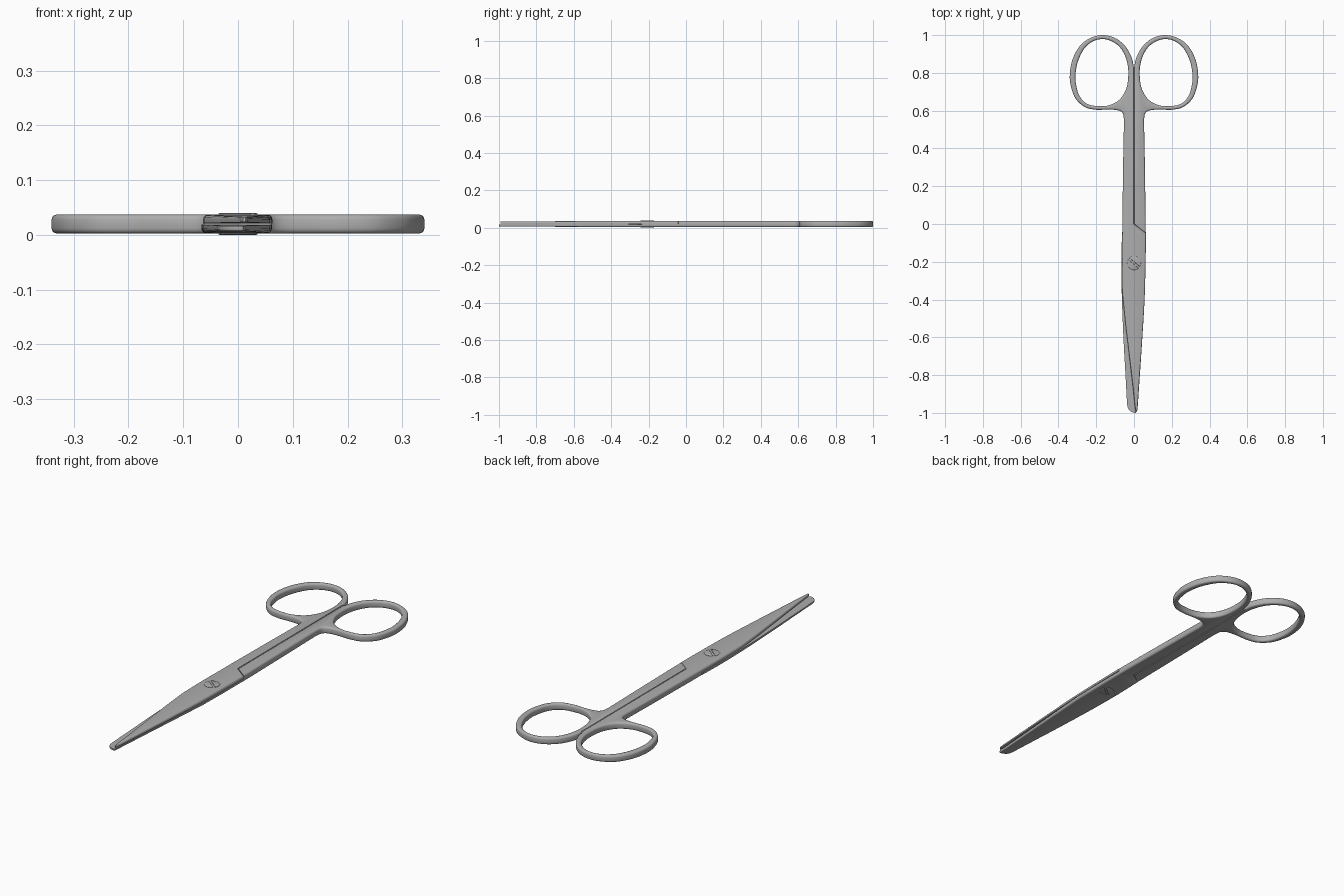
import bpy, bmesh, math
from mathutils import Vector

if "Cube" in bpy.data.objects:
    bpy.data.objects.remove(bpy.data.objects["Cube"])

MID = 0.02          # the two halves are turned 180 degrees about this height
INNER = 0.0187      # inner face of the lower blade

steel = bpy.data.materials.new("dark_steel")
steel.diffuse_color = (0.42, 0.42, 0.42, 1)
steel.use_nodes = True
steel.node_tree.nodes["Principled BSDF"].inputs["Base Color"].default_value = steel.diffuse_color


def smooth(pts, n=5, closed=False):
    """Catmull-Rom curve through the points."""
    p = [Vector(q) for q in pts]
    if closed:
        p = [p[-1]] + p + [p[0], p[1]]
    else:
        p = [2 * p[0] - p[1]] + p + [2 * p[-1] - p[-2]]
    out = []
    for a, b, c, d in zip(p, p[1:], p[2:], p[3:]):
        for i in range(n):
            t = i / n
            out.append(0.5 * (2 * b + (c - a) * t + (2 * a - 5 * b + 4 * c - d) * t * t
                              + (3 * b - a - 3 * c + d) * t ** 3))
    if not closed:
        out.append(p[-2])
    return out


def stack(bm, loops, profile, flip=False, weight=None, lift=None, offset=(0, 0),
          open_side=None):
    """Stack inset copies of the outlines by (height, inset), then cap both ends.
    Outer loops run counter-clockwise, holes clockwise. The open side of the
    first loop gets no wall below INNER, so two stacks can be welded there."""
    caps = [[], []]
    for number, loop in enumerate(loops):
        loop = [Vector(q) for q in loop]
        n = len(loop)
        rings = []
        for z, inset in profile:
            ring = []
            for i, p in enumerate(loop):
                a = (p - loop[i - 1]).normalized()
                b = (loop[(i + 1) % n] - p).normalized()
                m = Vector((-(a.y + b.y), a.x + b.x)).normalized()
                if weight and -0.05 < p.y < 0.002:      # joint: inset sideways only
                    m = Vector((1 if abs(p.x) < 0.02 else -math.copysign(1, p.x), 0))
                q = p + m * inset * (weight(p) if weight else 1)
                h = lift(p.y, z) if lift else z
                x = q.x + offset[0]
                ring.append(bm.verts.new((-x if flip else x, q.y + offset[1],
                                          2 * MID - h if flip else h)))
            rings.append(ring)
        for k, (r, s) in enumerate(zip(rings, rings[1:])):
            for i in range(n):
                if number == 0 and i == open_side and profile[k + 1][0] <= INNER:
                    continue
                j = (i + 1) % n
                bm.faces.new((r[i], r[j], s[j], s[i]))
        for k, r in ((0, rings[0]), (1, rings[-1])):
            for i in range(n):
                pair = (r[i], r[(i + 1) % n])
                caps[k].append(bm.edges.get(pair) or bm.edges.new(pair))
    for edges in caps:
        bmesh.ops.triangle_fill(bm, edges=edges, use_beauty=True, normal=(0, 0, 1))


def finish(bm, name):
    bmesh.ops.remove_doubles(bm, verts=bm.verts[:], dist=1e-5)
    bmesh.ops.recalc_face_normals(bm, faces=bm.faces[:])
    me = bpy.data.meshes.new(name)
    bm.to_mesh(me)
    bm.free()
    me.materials.append(steel)
    ob = bpy.data.objects.new(name, me)
    bpy.context.collection.objects.link(ob)
    bpy.ops.object.select_all(action='DESELECT')
    ob.select_set(True)
    bpy.context.view_layer.objects.active = ob
    bpy.ops.object.shade_smooth_by_angle(angle=math.radians(35))


# Rounded edge shared by handles and blades
EDGE = [(0.003, 0.008), (0.0042, 0.0045), (0.007, 0.0015), (0.012, 0)]
HALF = EDGE + [(INNER, 0)]
FULL = HALF + [(2 * MID - z, i) for z, i in reversed(EDGE)]

# Handle outline: straight shank with finger ring
shank = [(0.001, 0), (0.062, -0.04), (0.062, 0), (0.057, 0.35)]
ring_outer = smooth([(0.053, 0.55), (0.059, 0.585), (0.085, 0.602), (0.14, 0.606),
                     (0.2, 0.605), (0.26, 0.619), (0.31, 0.665), (0.334, 0.73),
                     (0.34, 0.79), (0.326, 0.87), (0.286, 0.944), (0.23, 0.985),
                     (0.165, 1.0), (0.1, 0.985), (0.045, 0.94), (0.012, 0.88),
                     (0.001, 0.83)])
ring_hole = smooth([(0.03, 0.8), (0.04, 0.72), (0.075, 0.66), (0.13, 0.629), (0.19, 0.624),
                    (0.25, 0.637), (0.29, 0.68), (0.307, 0.74), (0.31, 0.79), (0.297, 0.86),
                    (0.262, 0.93), (0.215, 0.968), (0.165, 0.979), (0.115, 0.966),
                    (0.07, 0.93), (0.04, 0.87)], closed=True)[::-1]


# Blades get thinner towards the tip
def taper(y):
    return min(1, max(0, (-y - 0.3) / 0.7))


def blade_height(y, z):
    t, k = taper(y), (z - 0.003) / (INNER - 0.003)
    return z + t * (0.004 * (1 - k) - 0.002 * k)


def half(name, spine, tip, edge, flip):
    """One scissor half: handle and blade welded at the slanted joint."""
    bm = bmesh.new()
    stack(bm, [shank + ring_outer, ring_hole], FULL, flip,
          weight=lambda p: 0.2 if p.x < 0.002 else 1, open_side=0)
    pts = [(0.001, 0), (-0.063, -0.044)] + smooth(spine) + tip + edge + [(0.062, -0.04)]
    stack(bm, [pts], HALF, flip, lift=blade_height, open_side=len(pts) - 1,
          weight=lambda p: 0.2 if p.y > -0.01 else 1 - 0.65 * taper(p.y))
    finish(bm, name)


half("right_handle_lower_blade",
     [(-0.065, -0.1), (-0.067, -0.22), (-0.064, -0.4), (-0.055, -0.62), (-0.045, -0.8),
      (-0.037, -0.95)],
     [(-0.034, -0.97), (-0.027, -0.984), (-0.016, -0.993), (-0.002, -0.999), (0.009, -1.0)],
     [(0.014, -0.99), (0.016, -0.95), (0.03, -0.75), (0.046, -0.53), (0.058, -0.36),
      (0.061, -0.2)], False)
half("left_handle_upper_blade",
     [(-0.063, -0.1), (-0.061, -0.22), (-0.056, -0.4), (-0.043, -0.62), (-0.031, -0.8),
      (-0.021, -0.95)],
     [(-0.018, -0.985), (-0.014, -0.993), (-0.009, -0.992)],
     [(-0.005, -0.97), (0.004, -0.88), (0.025, -0.7), (0.045, -0.53), (0.062, -0.36),
      (0.064, -0.2)], True)

# Slotted screw head on each face: two half discs either side of the slot
R, SLOT = 0.036, 0.005
a0 = math.asin(SLOT / R)
for face, flip in (("top", True), ("bottom", False)):
    for side, turn in (("a", math.radians(40)), ("b", math.radians(220))):
        arc = [a0 + (math.pi - 2 * a0) * i / 20 + turn for i in range(21)]
        bm = bmesh.new()
        stack(bm, [[(R * math.cos(a), R * math.sin(a)) for a in arc]],
              [(0, 0.003), (0.0008, 0.001), (0.0018, 0), (0.005, 0)], flip,
              offset=(0, -0.207))
        finish(bm, f"screw_{face}_{side}")
